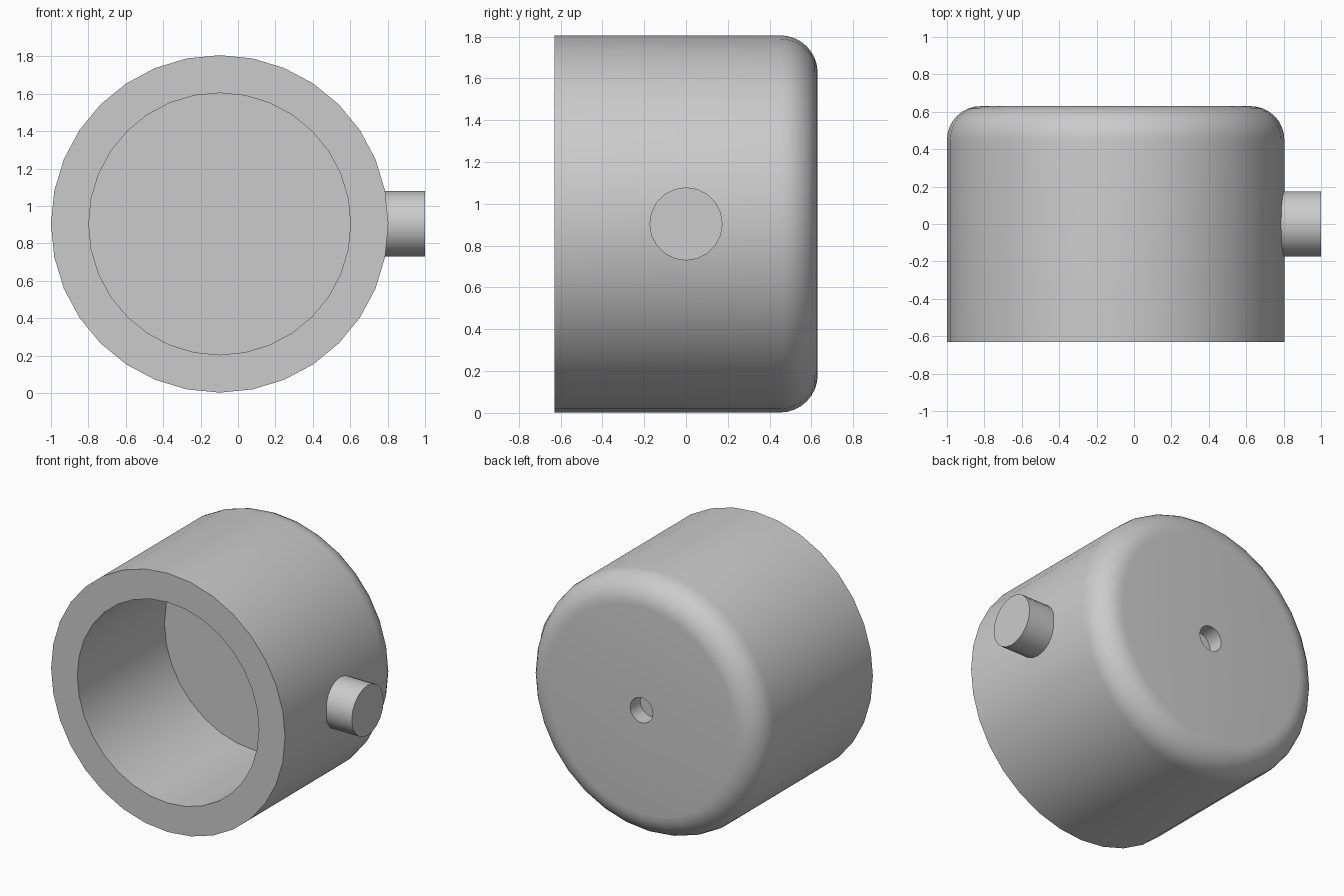
import bpy, bmesh, math
from mathutils import Matrix

if "Cube" in bpy.data.objects:
    bpy.data.objects.remove(bpy.data.objects["Cube"])

grey = bpy.data.materials.new("plain grey")
grey.use_nodes = True
COLOUR = (0.6, 0.6, 0.6, 1)
grey.diffuse_color = COLOUR
grey.node_tree.nodes["Principled BSDF"].inputs["Base Color"].default_value = COLOUR


def lathe(name, profile, sides, matrix):
    """Turn (radius, height) points about z, closing both ends."""
    bm = bmesh.new()
    rings = []
    for r, h in profile:
        rings.append([bm.verts.new((r * math.cos(a), r * math.sin(a), h))
                      for a in (math.tau * i / sides for i in range(sides))])
    for low, high in zip(rings, rings[1:]):
        for i in range(sides):
            j = (i + 1) % sides
            bm.faces.new((low[i], low[j], high[j], high[i]))
    bm.faces.new(rings[0])
    bm.faces.new(rings[-1])
    bmesh.ops.recalc_face_normals(bm, faces=bm.faces)
    mesh = bpy.data.meshes.new(name)
    bm.to_mesh(mesh)
    bm.free()
    obj = bpy.data.objects.new(name, mesh)
    bpy.context.collection.objects.link(obj)
    obj.matrix_world = matrix
    mesh.materials.append(grey)
    bpy.ops.object.select_all(action="DESELECT")
    obj.select_set(True)
    bpy.context.view_layer.objects.active = obj
    bpy.ops.object.shade_smooth_by_angle(angle=math.radians(32))
    return obj


R, FRONT, BACK, ROUND = 0.902, -0.63, 0.63, 0.18
CENTRE_X, CENTRE_Z = -0.098, 0.904

# Cup: inner floor, bore, front rim, outer wall, rounded back, blind hole
profile = [(0.7, 0.33), (0.7, FRONT), (R, FRONT)]
for k in range(9):
    a = math.pi / 2 * k / 8
    profile.append((R - ROUND + ROUND * math.cos(a),
                    BACK - ROUND + ROUND * math.sin(a)))
profile += [(0.087, BACK), (0.087, BACK - 0.11)]
lathe("cup_body", profile, 32,
      Matrix.Translation((CENTRE_X, 0, CENTRE_Z)) @ Matrix.Rotation(-math.pi / 2, 4, "X"))

# Side pin, rooted inside the wall
lathe("side_pin", [(0.175, 0.7), (0.175, 1.0)], 20,
      Matrix.Translation((0, 0, CENTRE_Z)) @ Matrix.Rotation(math.pi / 2, 4, "Y"))
